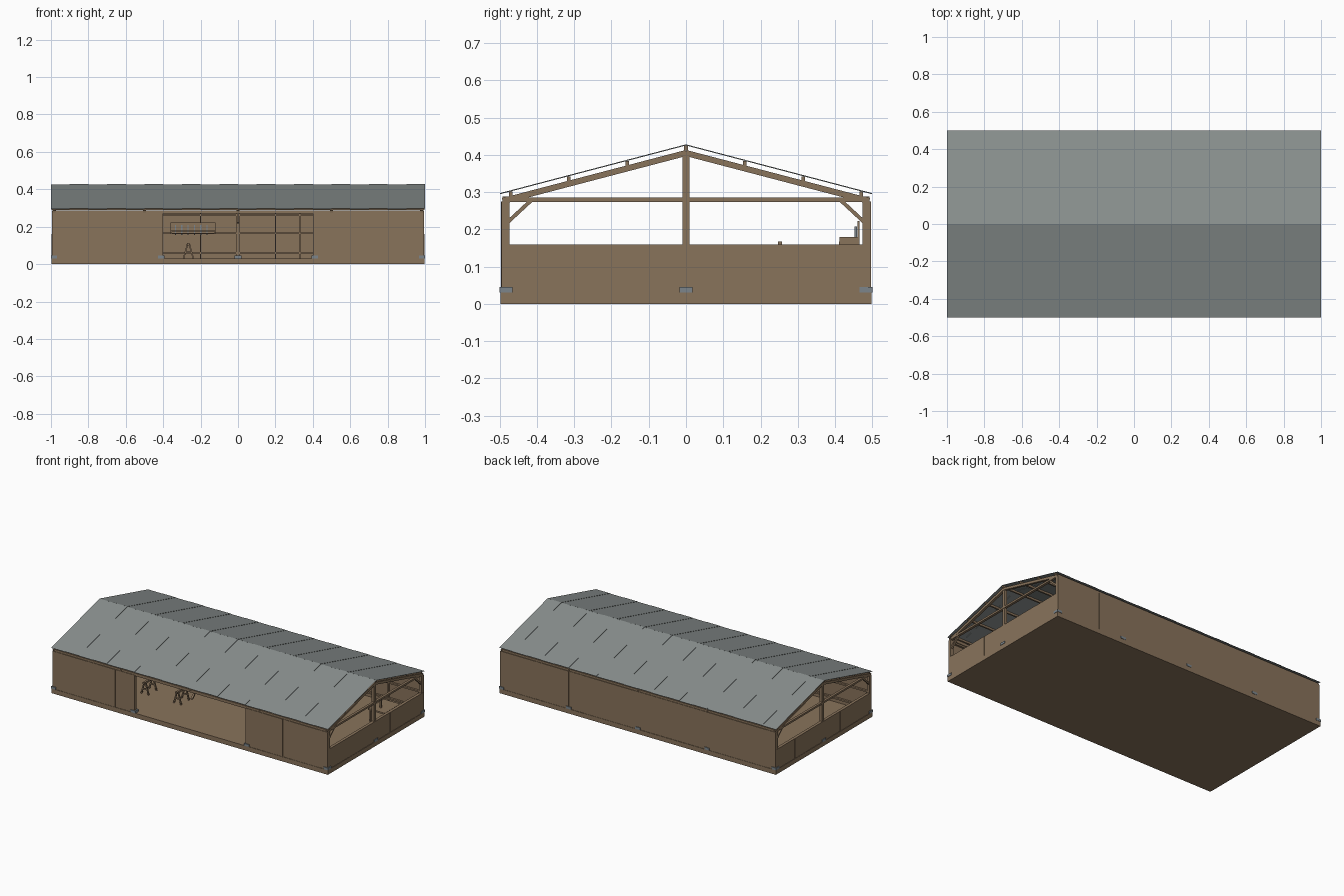
import bpy, bmesh
from mathutils import Vector, Matrix

old = bpy.data.objects.get("Cube")
if old:
    bpy.data.objects.remove(old, do_unlink=True)


def material(name, rgb):
    m = bpy.data.materials.new(name)
    m.use_nodes = True
    m.diffuse_color = (*rgb, 1)
    m.node_tree.nodes["Principled BSDF"].inputs["Base Color"].default_value = (*rgb, 1)
    return m


WOOD = material("brown wood", (0.25, 0.172, 0.105))
ROOF = material("grey sheet metal", (0.25, 0.275, 0.27))
STEEL = material("blue grey steel", (0.2, 0.235, 0.26))


class Part:
    """Collects boxes and beams into one named object."""

    def __init__(self, name, mat):
        self.name, self.mat, self.bm = name, mat, bmesh.new()

    def box(self, x0, x1, y0, y1, z0, z1):
        size = Matrix.Diagonal((x1 - x0, y1 - y0, z1 - z0, 1))
        mid = Matrix.Translation(((x0 + x1) / 2, (y0 + y1) / 2, (z0 + z1) / 2))
        bmesh.ops.create_cube(self.bm, size=1, matrix=mid @ size)

    def beam(self, a, b, wide, deep):
        a, b = Vector(a), Vector(b)
        d = (b - a).normalized()
        side = Vector((1, 0, 0)) if abs(d.x) < 0.9 else Vector((0, 1, 0))
        side = (side - d * side.dot(d)).normalized()
        up = d.cross(side)
        rot = Matrix((side, up, d)).transposed().to_4x4()
        size = Matrix.Diagonal((wide, deep, (b - a).length, 1))
        bmesh.ops.create_cube(self.bm, size=1,
                              matrix=Matrix.Translation((a + b) / 2) @ rot @ size)

    def done(self):
        me = bpy.data.meshes.new(self.name)
        self.bm.to_mesh(me)
        self.bm.free()
        me.materials.append(self.mat)
        ob = bpy.data.objects.new(self.name, me)
        bpy.context.collection.objects.link(ob)
        return ob


FLOOR, LOW, EAVE = 0.03, 0.16, 0.275
SIDES = (-1, 1)
FRONT_POSTS = (-0.985, -0.41, 0.41, 0.985)
BACK_POSTS = (-0.985, -0.5, 0, 0.5, 0.985)


def slope(y, top):
    """Height at y of a line parallel to the roof with the given ridge height."""
    return top - abs(y) * 0.262


# Floor
p = Part("floor_slab", WOOD)
p.box(-0.998, 0.998, -0.498, 0.498, 0, FLOOR)
p.done()


# Boarded walls, neighbouring boards slightly stepped
def boards(name, cuts, along_x, side, top):
    p = Part(name, WOOD)
    for i, (a, b) in enumerate(zip(cuts, cuts[1:])):
        out = 0.001 * (i % 2)
        if along_x:
            s = sorted((side * 0.488, side * (0.495 + out)))
            p.box(a, b, *s, FLOOR, top)
        else:
            s = sorted((side * 0.988, side * (0.995 + out)))
            p.box(*s, a, b, FLOOR, top)
    p.done()


left_cuts = (-0.995, -0.92, -0.74, -0.67, -0.54, -0.4)
boards("front_wall_right", left_cuts, True, -1, EAVE)
boards("front_wall_left", [-c for c in reversed(left_cuts)], True, -1, EAVE)
boards("back_wall", (-0.995, -0.92, -0.5, 0, 0.4, 0.5, 0.68, 0.75, 0.995), True, 1, EAVE)
for s, label in ((-1, "right"), (1, "left")):
    boards("end_wall_" + label, (-0.488, -0.27, -0.17, 0.15, 0.3, 0.4, 0.488), False, s, LOW)

# Posts, inner rails and eave plates
p = Part("posts", WOOD)
for side, xs in ((-1, FRONT_POSTS), (1, BACK_POSTS)):
    for x in xs:
        p.box(x - 0.01, x + 0.01, side * 0.482 - 0.008, side * 0.482 + 0.008, FLOOR, 0.285)
for s in SIDES:
    p.box(s * 0.982 - 0.009, s * 0.982 + 0.009, -0.01, 0.01, FLOOR, 0.41)
p.done()

p = Part("wall_rails", WOOD)
for z in (0.06, 0.165, 0.262):
    p.box(-0.99, 0.99, 0.475, 0.488, z - 0.005, z + 0.005)
    for s in SIDES:
        p.box(*sorted((s * 0.41, s * 0.99)), -0.488, -0.475, z - 0.005, z + 0.005)
for z in (0.06, 0.154):
    for s in SIDES:
        p.box(*sorted((s * 0.975, s * 0.988)), -0.488, 0.488, z - 0.005, z + 0.005)
for x in (-0.75, -0.2, 0.2, 0.33, 0.75):
    p.box(x - 0.003, x + 0.003, 0.478, 0.488, FLOOR, EAVE)
p.done()

p = Part("eave_plates", WOOD)
for s in SIDES:
    p.box(-0.99, 0.99, s * 0.483 - 0.009, s * 0.483 + 0.009, 0.27, 0.288)
p.done()

# Roof trusses
p = Part("roof_trusses", WOOD)
for x in BACK_POSTS:
    p.box(x - 0.008, x + 0.008, -0.48, 0.48, 0.274, 0.286)
    if abs(x) < 0.9:
        p.box(x - 0.008, x + 0.008, -0.008, 0.008, 0.28, 0.405)
    for s in SIDES:
        p.beam((x, s * 0.492, slope(0.492, 0.405)), (x, 0, 0.405), 0.016, 0.016)
        p.beam((x, s * 0.478, 0.22), (x, s * 0.41, 0.283), 0.012, 0.01)
p.done()

p = Part("purlins", WOOD)
for y in (-0.47, -0.315, -0.158, 0, 0.158, 0.315, 0.47):
    z = slope(y, 0.42)
    p.box(-0.997, 0.997, y - 0.005, y + 0.005, z - 0.008, z + 0.005)
p.done()

# Roof sheets, alternately lapped
p = Part("roof_sheets", ROOF)
for i in range(20):
    a = -1 + i * 0.1
    lift = 0.0015 * (i % 2)
    for s in SIDES:
        top = 0.426 + lift
        p.beam((a + 0.05, s * 0.499, slope(0.499, top)), (a + 0.05, 0, top), 0.1, 0.0015)
p.done()

# Steel post shoes around the base
p = Part("post_shoes", STEEL)
for side, xs in ((-1, FRONT_POSTS), (1, BACK_POSTS)):
    for x in xs:
        p.box(max(x - 0.018, -1), min(x + 0.018, 1), *sorted((side * 0.465, side * 0.5)), FLOOR, 0.045)
for s in SIDES:
    p.box(*sorted((s * 0.97, s)), -0.018, 0.018, FLOOR, 0.045)
p.done()

# Sawhorses on the floor
for n, cx in enumerate((-0.5, -0.265)):
    p = Part("sawhorse_%d" % (n + 1), WOOD)
    p.box(cx - 0.007, cx + 0.007, -0.26, -0.15, 0.1, 0.112)
    for y in (-0.245, -0.165):
        for s in SIDES:
            p.beam((cx + s * 0.026, y, FLOOR), (cx + s * 0.005, y, 0.106), 0.008, 0.008)
        p.box(cx - 0.017, cx + 0.017, y - 0.003, y + 0.003, 0.06, 0.068)
    p.done()

# Tool rack and shelf on the back wall
p = Part("tool_rack", WOOD)
p.box(-0.36, -0.12, 0.46, 0.466, 0.16, 0.222)
p.box(-0.36, -0.12, 0.41, 0.46, 0.16, 0.167)
p.box(-0.36, -0.12, 0.412, 0.46, 0.174, 0.18)
for x in (-0.357, -0.123):
    p.box(x - 0.003, x + 0.003, 0.412, 0.46, 0.16, 0.18)
p.done()
p = Part("hanging_tools", STEEL)
for i in range(6):
    x = -0.335 + i * 0.034
    p.box(x - 0.003, x + 0.003, 0.452, 0.459, 0.155, 0.208)
p.done()

# Small work table by the end wall
p = Part("work_table", WOOD)
p.box(0.8, 0.92, 0.2, 0.36, 0.105, 0.115)
for x in (0.81, 0.91):
    for y in (0.21, 0.35):
        p.box(x - 0.005, x + 0.005, y - 0.005, y + 0.005, FLOOR, 0.105)
p.box(0.85, 0.86, 0.247, 0.257, 0.115, 0.168)
p.done()
